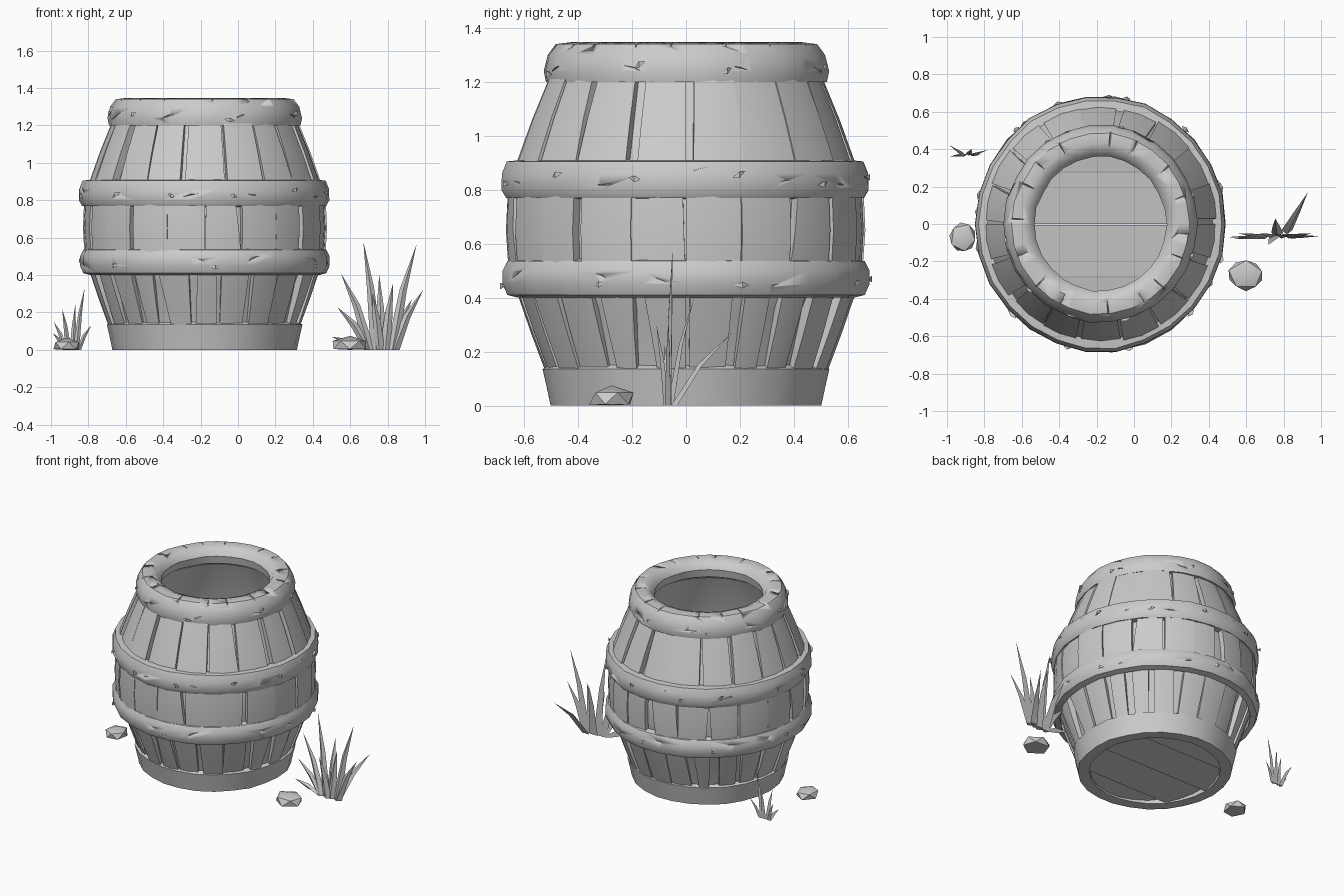
import bpy, bmesh, math, random
from mathutils import Vector

if "Cube" in bpy.data.objects:
    bpy.data.objects.remove(bpy.data.objects["Cube"])

random.seed(7)
TAU = math.tau
CX, SX = -0.177, 0.978          # barrel axis and slight x flattening


def polar(r, a, z):
    return Vector((CX + SX * r * math.cos(a), r * math.sin(a), z))


def finish(name, bm, angle=40):
    bmesh.ops.recalc_face_normals(bm, faces=bm.faces)
    me = bpy.data.meshes.new(name)
    bm.to_mesh(me)
    bm.free()
    ob = bpy.data.objects.new(name, me)
    bpy.context.collection.objects.link(ob)
    bpy.ops.object.select_all(action='DESELECT')
    ob.select_set(True)
    bpy.context.view_layer.objects.active = ob
    bpy.ops.object.shade_smooth_by_angle(angle=math.radians(angle))
    return ob


def lathe(name, profile, n=26, jitter=0.005):
    """Closed (r, z) profile spun round the barrel axis."""
    bm = bmesh.new()
    rings = []
    for i in range(n):
        d = random.uniform(-jitter, jitter)
        rings.append([bm.verts.new(polar(r + d, TAU * i / n, z)) for r, z in profile])
    m = len(profile)
    for i in range(n):
        a, b = rings[i], rings[(i + 1) % n]
        for j in range(m):
            k = (j + 1) % m
            bm.faces.new((a[j], b[j], b[k], a[k]))
    return finish(name, bm)


def wedge(bm, c, out, long, side, l, w, d):
    """Thin splinter shape: pointed at both ends, used for chips and cuts."""
    pts = [c + long * l, c - long * l, c + side * w + out * d, c - side * w + out * d,
           c - out * d + side * w * 0.2]
    v = [bm.verts.new(p) for p in pts]
    for f in ((0, 2, 3), (1, 3, 2), (0, 3, 4), (0, 4, 2), (1, 4, 3), (1, 2, 4)):
        bm.faces.new([v[i] for i in f])


def frame(a):
    return Vector((math.cos(a), math.sin(a), 0)), Vector((-math.sin(a), math.cos(a), 0))


def carve(target, spots):
    """Cut narrow cracks into a band; spots are (r, z, horizontal?)."""
    bm = bmesh.new()
    for r, z, angle, kind in spots:
        o, t = frame(angle)
        up = Vector((0, 0, 1))
        if kind == 'rim':        # radial slit over the top edge
            wedge(bm, polar(r, angle, z), up, o, t, random.uniform(.05, .09), .012, .03)
        else:                    # slanted gouge in the face
            s = random.uniform(-.5, .5)
            wedge(bm, polar(r, angle, z), o, (t + up * s).normalized(),
                  (up - t * s).normalized(), random.uniform(.04, .09), .014, .02)
    cutter = finish("crack_cutter", bm)
    cutter.hide_render = True
    mod = target.modifiers.new("cracks", 'BOOLEAN')
    mod.operation, mod.solver, mod.object = 'DIFFERENCE', 'EXACT', cutter
    bpy.context.view_layer.objects.active = target
    # keep cracks above the edge-split smoothing modifier
    target.modifiers.move(len(target.modifiers) - 1, 0)
    bpy.ops.object.modifier_apply(modifier="cracks")
    bpy.data.objects.remove(cutter)


# Inner shell behind the boards
lathe("barrel_shell", [(.48, .03), (.575, .36), (.625, .46), (.635, .65), (.625, .83), (.58, .93),
                       (.475, 1.23), (.40, 1.25), (.54, .92), (.585, .65), (.54, .38), (.43, .03)])

# Hoops: bottom, lower middle, upper middle and rolled top rim
bottom_hoop = lathe("bottom_hoop", [(.505, 0), (.52, .07), (.535, .135), (.51, .15), (.43, .13), (.43, 0)])
lower_hoop = lathe("lower_hoop", [(.625, .40), (.665, .41), (.683, .45), (.683, .50), (.665, .535), (.63, .545)])
upper_hoop = lathe("upper_hoop", [(.63, .765), (.668, .77), (.685, .80), (.683, .86), (.665, .905), (.615, .91)])
top_rim = lathe("top_rim", [(.49, 1.2), (.522, 1.2), (.53, 1.24), (.515, 1.30), (.485, 1.34), (.43, 1.347),
                            (.385, 1.33), (.36, 1.29), (.37, 1.235), (.41, 1.21)])

# Worn cracks in the hoops
carve(top_rim, [(.47, 1.35, TAU * (i + random.uniform(-.3, .3)) / 16, 'rim') for i in range(16)] +
      [(.53, 1.25, TAU * (i + .5) / 8, 'face') for i in range(8)])
for hoop, z in ((lower_hoop, .47), (upper_hoop, .84)):
    carve(hoop, [(.69, z + random.uniform(-.03, .03), TAU * (i + random.uniform(-.25, .25)) / 11, 'face')
                 for i in range(11)])


def staves(name, profile, n, gap_chance, gap):
    """Tier of slightly uneven boards with tapering gaps between them."""
    bm = bmesh.new()
    for i in range(n):
        lift = random.uniform(-.009, .005)
        edge = [[0, 0], [0, 0]]
        for side in (0, 1):
            if random.random() < gap_chance:
                edge[side] = [random.uniform(0, gap), random.uniform(0, gap)]
        rows = []
        for j, (r, z) in enumerate(profile):
            u = j / (len(profile) - 1)
            g0 = edge[0][0] * (1 - u) + edge[0][1] * u
            g1 = edge[1][0] * (1 - u) + edge[1][1] * u
            a0, a1 = TAU * (i + g0) / n, TAU * (i + 1 - g1) / n
            am = (a0 + a1) / 2
            rr = r + lift
            rows.append([bm.verts.new(polar(q, a, z)) for q, a in
                         ((rr - .05, a0), (rr, a0), (rr + .003, am), (rr, a1), (rr - .05, a1))])
        for a, b in zip(rows, rows[1:]):
            for k in range(5):
                bm.faces.new((a[k], a[(k + 1) % 5], b[(k + 1) % 5], b[k]))
        bm.faces.new(rows[0])
        bm.faces.new(rows[-1])
    finish(name, bm, 30)


staves("lower_staves", [(.515, .11), (.575, .27), (.63, .43)], 22, .7, .3)
staves("middle_staves", [(.658, .51), (.667, .65), (.66, .79)], 20, .4, .22)
staves("upper_staves", [(.64, .88), (.575, 1.06), (.505, 1.23)], 18, .4, .17)

# Splinters and nail heads standing off the wood
bm = bmesh.new()
for r, z, n in ((.685, .84, 12), (.525, 1.25, 7), (.68, .46, 7)):
    for i in range(n):
        a = TAU * (i + .5 + random.uniform(-.2, .2)) / n
        o, t = frame(a)
        s = Vector((0, 0, 1))
        wedge(bm, polar(r, a, z + random.uniform(-.02, .02)), o, (t + s * random.uniform(-.6, .6)).normalized(),
              s, random.uniform(.02, .035), .012, .012)
finish("splinters", bm, 20)

# Floor boards, cut to the round and tipped like shallow louvres
R = .475
for i, (y0, y1) in enumerate(((-.474, -.285), (-.28, -.005), (0, .275), (.28, .474))):
    bm = bmesh.new()
    ys = [y0 + (y1 - y0) * k / 4 for k in range(5)]
    half = [SX * math.sqrt(max(R * R - y * y, 0)) for y in ys]
    outline = [(CX + h, y) for h, y in zip(half, ys)] + [(CX - h, y) for h, y in zip(half[::-1], ys[::-1])]
    low = [bm.verts.new((x, y, .005 + .03 * (y - y0) / (y1 - y0))) for x, y in outline]
    face = bm.faces.new(low)
    ext = bmesh.ops.extrude_face_region(bm, geom=[face], use_keep_orig=True)
    for v in ext['geom']:
        if isinstance(v, bmesh.types.BMVert):
            v.co.z += .035
    finish("floor_board_%d" % (i + 1), bm)


def grass(name, base, spread, width, tips):
    """Clump of three-sided blades that bend toward their tips."""
    bm = bmesh.new()
    bx, by = base
    for x, y, z in tips:
        tip = Vector((x, y, z))
        root = Vector((bx + (x - bx) * spread, by + (y - by) * .1, 0))
        mid = root.lerp(tip, .45) + Vector((0, 0, .12 * z))
        d = Vector((1, 0, -(x - bx) / max(z, .1) * .8)).normalized()
        rows = []
        for c, w in ((root, width), (mid, width * .6)):
            rows.append([bm.verts.new(c + d * w), bm.verts.new(c - d * w),
                         bm.verts.new(c + Vector((0, -w * .7, 0)))])
        for v in rows[0]:
            v.co.z = 0
        end = bm.verts.new(tip)
        for k in range(3):
            n = (k + 1) % 3
            bm.faces.new((rows[0][k], rows[0][n], rows[1][n], rows[1][k]))
            bm.faces.new((rows[1][k], rows[1][n], end))
        bm.faces.new(rows[0])
    finish(name, bm, 30)


grass("large_grass", (.77, -.055), .3, .032,
      [(.67, -.05, .58), (.955, -.05, .565), (.99, -.065, .32), (.55, -.05, .41), (.53, -.08, .23),
       (.93, .17, .27), (.755, .03, .40), (.72, -.11, .30), (.50, -.07, .07), (.83, -.06, .36)])
grass("small_grass", (-.89, .375), .35, .017,
      [(-.82, .37, .33), (-.94, .36, .22), (-.985, .42, .15), (-.785, .395, .13), (-.87, .40, .24), (-.99, .36, .09)])


def rock(name, x, y, size, turn):
    bm = bmesh.new()
    bmesh.ops.create_icosphere(bm, subdivisions=1, radius=1)
    for v in bm.verts:
        k = random.uniform(.92, 1.12)
        px, py = v.co.x * k, v.co.y * k
        c, s = math.cos(turn), math.sin(turn)
        v.co = (x + size[0] * (px * c - py * s), y + size[1] * (px * s + py * c),
                max(0, size[2] * (.35 + .65 * v.co.z)))
    bmesh.ops.remove_doubles(bm, verts=bm.verts, dist=.0005)
    finish(name, bm, 35)


rock("right_rock", .60, -.275, (.1, .085, .075), .3)
rock("left_rock", -.915, -.075, (.077, .085, .065), 1.1)
